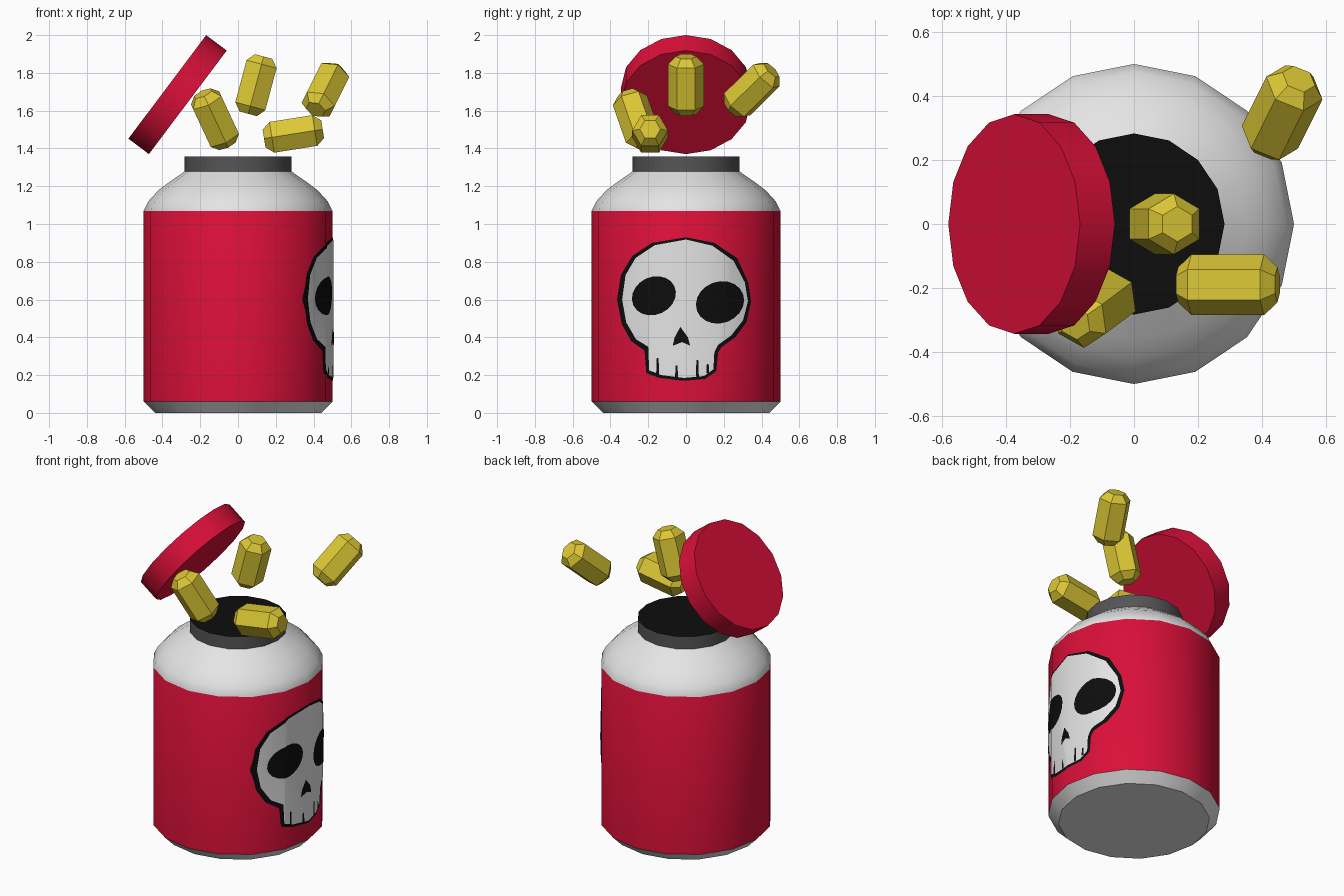
import bpy, bmesh, math
from mathutils import Vector

if "Cube" in bpy.data.objects:
    bpy.data.objects.remove(bpy.data.objects["Cube"])


def material(name, rgb):
    m = bpy.data.materials.new(name)
    m.diffuse_color = (*rgb, 1)
    m.use_nodes = True
    m.node_tree.nodes["Principled BSDF"].inputs["Base Color"].default_value = m.diffuse_color
    return m


RED = material("red", (0.70, 0.005, 0.04))
WHITE = material("white", (0.78, 0.78, 0.78))
GREY = material("dark grey", (0.09, 0.09, 0.09))
BLACK = material("black", (0.004, 0.004, 0.004))
YELLOW = material("yellow", (0.72, 0.58, 0.035))


def finish(bm, name, mats, smooth=True):
    me = bpy.data.meshes.new(name)
    bm.to_mesh(me)
    bm.free()
    ob = bpy.data.objects.new(name, me)
    bpy.context.collection.objects.link(ob)
    for m in mats:
        me.materials.append(m)
    if smooth:
        bpy.ops.object.select_all(action='DESELECT')
        ob.select_set(True)
        bpy.context.view_layer.objects.active = ob
        bpy.ops.object.shade_smooth_by_angle(angle=math.radians(35))
    return ob


def lathe(name, profile, sides, mats, rule=None, phase=0.0, smooth=True):
    """Revolve (radius, z) points about z and close both ends."""
    bm = bmesh.new()
    rings = []
    for r, z in profile:
        rings.append([bm.verts.new((r * math.cos(phase + math.tau * i / sides),
                                    r * math.sin(phase + math.tau * i / sides), z))
                      for i in range(sides)])
    for a, b in zip(rings, rings[1:]):
        for i in range(sides):
            j = (i + 1) % sides
            bm.faces.new((a[i], a[j], b[j], b[i]))
    bm.faces.new(rings[0][::-1])
    bm.faces.new(rings[-1])
    bm.normal_update()
    if rule:
        for f in bm.faces:
            f.material_index = rule(f)
    return finish(bm, name, mats, smooth)


# Jar body: white with a red label band
lathe("jar_body",
      [(0.44, 0), (0.5, 0.06), (0.5, 1.07), (0.475, 1.12), (0.42, 1.18),
       (0.36, 1.225), (0.28, 1.28)],
      16, [WHITE, RED],
      lambda f: int(0.1 < f.calc_center_median().z < 1.07))

# Neck: grey wall with a black opening
lathe("jar_neck", [(0.283, 1.27), (0.283, 1.357)], 16, [GREY, BLACK],
      lambda f: int(f.normal.z > 0.5))

# Lid, flying off to the left
lid = lathe("lid", [(0.343, -0.068), (0.343, 0.068)], 16, [RED])
lid.location = (-0.32, 0, 1.685)
lid.rotation_euler = (0, math.radians(-53.1), 0)

# Pills: six-sided capsules
PILL = [(0.055, -0.157), (0.095, -0.115), (0.095, 0.115), (0.055, 0.157)]
for i, (loc, rx, ry) in enumerate([((-0.122, -0.262, 1.555), 17.5, -25),
                                   ((0.095, 0, 1.735), 0, 15),
                                   ((0.463, 0.348, 1.71), -42, 26.5),
                                   ((0.293, -0.19, 1.477), 0, 81)]):
    pill = lathe(f"pill_{i + 1}", PILL, 6, [YELLOW], phase=math.pi / 2, smooth=False)
    pill.location = loc
    pill.rotation_euler = (math.radians(rx), math.radians(ry), 0)


# Skull plates, wrapped on the right side of the jar
CORNERS = [(0.5 * math.sin(math.pi / 8 * k), 0.5 * math.cos(math.pi / 8 * k)) for k in range(4)]


def jar_x(y):
    y = abs(y)
    for (y0, x0), (y1, x1) in zip(CORNERS, CORNERS[1:]):
        if y <= y1 + 1e-6:
            return x0 + (x1 - x0) * (y - y0) / (y1 - y0)
    return CORNERS[-1][1]


def plate(name, shapes, mat, offset):
    bm = bmesh.new()
    for pts in shapes:
        f = bm.faces.new([bm.verts.new((0, y, z)) for y, z in pts])
        f.normal_update()
        if f.normal.x < 0:
            f.normal_flip()
    for k in range(-2, 3):
        y = math.copysign(CORNERS[abs(k)][0], k)
        bmesh.ops.bisect_plane(bm, geom=bm.verts[:] + bm.edges[:] + bm.faces[:],
                               plane_co=Vector((0, y, 0)), plane_no=Vector((0, 1, 0)))
    for v in bm.verts:
        v.co.x = jar_x(v.co.y) + offset
    finish(bm, name, [mat])


def ellipse(cy, cz, ry, rz, tilt, n=20):
    c, s = math.cos(math.radians(tilt)), math.sin(math.radians(tilt))
    pts = [(ry * math.cos(math.tau * i / n), rz * math.sin(math.tau * i / n)) for i in range(n)]
    return [(cy + u * c - v * s, cz + u * s + v * c) for u, v in pts]


def tooth_gap(y, z0, z1, w=0.008):
    return [(y - w, z0), (y + w, z0), (y + w * 0.6, z1), (y - w * 0.6, z1)]


plate("skull_outline", [[
    (0, .93), (.15, .90), (.27, .82), (.33, .69), (.345, .59), (.32, .48), (.26, .40),
    (.19, .35), (.17, .32), (.16, .22), (.10, .18), (-.01, .17), (-.14, .185), (-.21, .21),
    (-.22, .33), (-.29, .38), (-.34, .47), (-.365, .60), (-.345, .73), (-.285, .83),
    (-.18, .90)]], BLACK, 0.003)
plate("skull", [[
    (0, .918), (.14, .885), (.252, .805), (.312, .69), (.328, .59), (.302, .49), (.24, .41),
    (.17, .36), (.15, .32), (.145, .23), (.095, .195), (-.01, .185), (-.13, .20),
    (-.195, .225), (-.2, .35), (-.265, .39), (-.317, .48), (-.338, .60), (-.32, .73),
    (-.267, .82), (-.165, .888)]], WHITE, 0.006)
plate("skull_face", [
    ellipse(-.17, .62, .12, .10, 25), ellipse(.18, .585, .13, .11, 20),
    [(-.03, .455), (.01, .40), (.022, .355), (-.02, .375), (-.07, .355), (-.06, .40)],
    tooth_gap(-.15, .205, .29), tooth_gap(-.05, .19, .25),
    tooth_gap(.06, .192, .28), tooth_gap(.115, .21, .26)], BLACK, 0.009)
